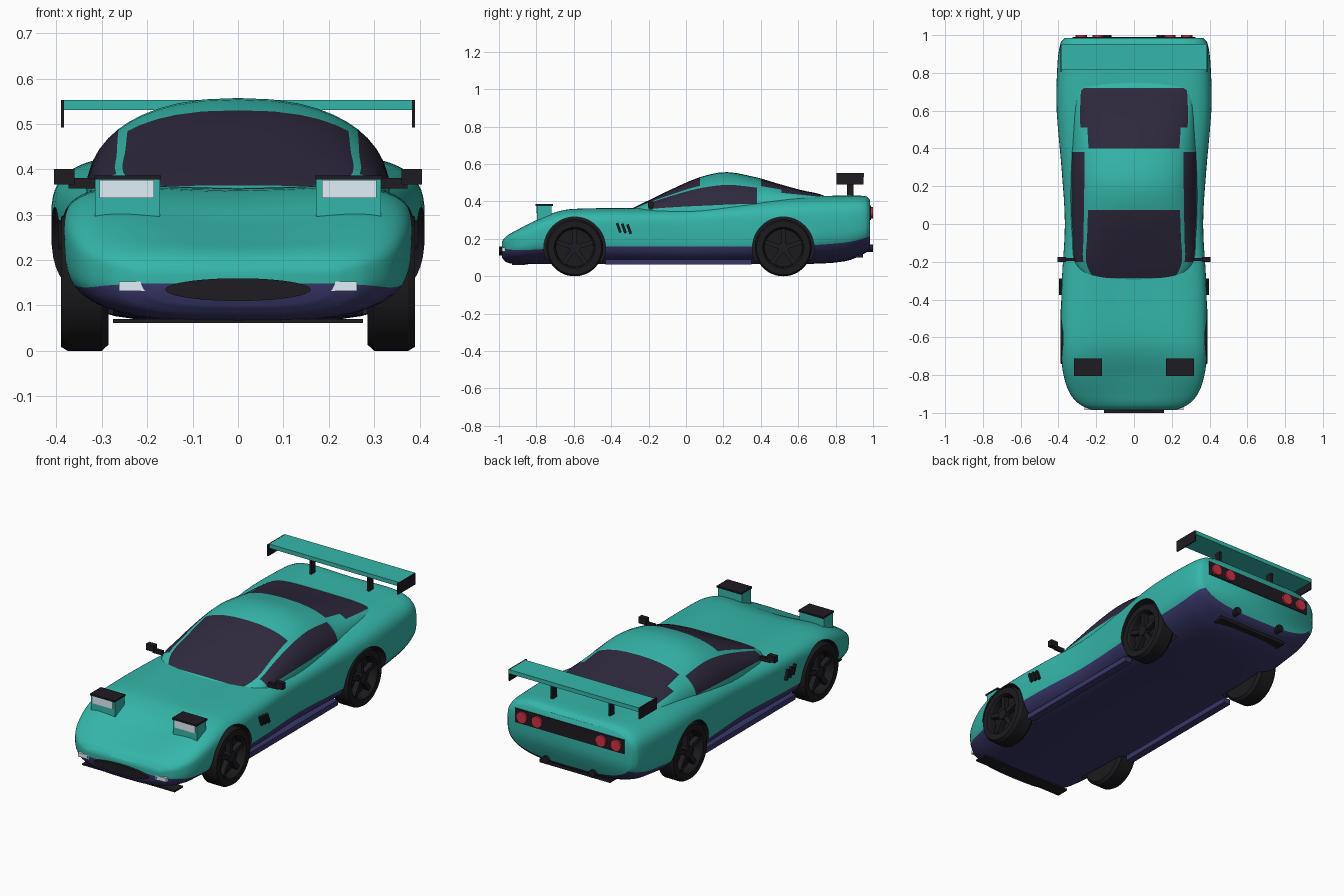
import bpy, bmesh
from math import sin, cos, asin, pi, radians

if "Cube" in bpy.data.objects:
    bpy.data.objects.remove(bpy.data.objects["Cube"])


def material(name, rgb):
    m = bpy.data.materials.new(name)
    m.diffuse_color = (*rgb, 1)
    m.use_nodes = True
    m.node_tree.nodes["Principled BSDF"].inputs["Base Color"].default_value = m.diffuse_color
    return m


TEAL = material("teal_paint", (0.035, 0.47, 0.40))
NAVY = material("navy_paint", (0.04, 0.038, 0.14))
BLACK = material("black_trim", (0.013, 0.011, 0.016))
RUBBER = material("rubber", (0.011, 0.010, 0.012))
GLASS = material("dark_glass", (0.028, 0.022, 0.047))
LENS = material("lens", (0.75, 0.87, 0.95))
RED = material("tail_red", (0.65, 0.03, 0.06))


def smooth(o, angle=40):
    bpy.ops.object.select_all(action='DESELECT')
    o.select_set(True)
    bpy.context.view_layer.objects.active = o
    bpy.ops.object.shade_smooth_by_angle(angle=radians(angle))


def to_object(bm, name, mats):
    bmesh.ops.recalc_face_normals(bm, faces=bm.faces[:])
    me = bpy.data.meshes.new(name)
    bm.to_mesh(me)
    bm.free()
    for m in mats:
        me.materials.append(m)
    o = bpy.data.objects.new(name, me)
    bpy.context.collection.objects.link(o)
    return o


def box(name, x, y, z, mat, rx=0.0):
    """Box from (min, max) ranges, turned about x through its centre."""
    c = [(r[0] + r[1]) / 2 for r in (x, y, z)]
    bpy.ops.mesh.primitive_cube_add(size=1, location=c, rotation=(rx, 0, 0))
    o = bpy.context.object
    o.name = name
    o.scale = [abs(r[1] - r[0]) for r in (x, y, z)]
    o.data.materials.append(mat)
    return o


def cylinder(name, centre, radius, depth, axis, mat, sides=32):
    rot = (0, pi / 2, 0) if axis == 'x' else (pi / 2, 0, 0)
    bpy.ops.mesh.primitive_cylinder_add(vertices=sides, radius=radius, depth=depth,
                                        location=centre, rotation=rot)
    o = bpy.context.object
    o.name = name
    o.data.materials.append(mat)
    smooth(o)
    return o


def curve(keys, col, y):
    """Smooth interpolation through one column of a station table."""
    def slope(i):
        a, b = keys[max(i - 1, 0)], keys[min(i + 1, len(keys) - 1)]
        return (b[col] - a[col]) / (b[0] - a[0])
    i = max(k for k in range(len(keys) - 1) if keys[k][0] <= y + 1e-9)
    a, b = keys[i], keys[i + 1]
    h = b[0] - a[0]
    t = (y - a[0]) / h
    return ((2*t**3 - 3*t*t + 1) * a[col] + (t**3 - 2*t*t + t) * h * slope(i)
            + (3*t*t - 2*t**3) * b[col] + (t**3 - t*t) * h * slope(i + 1))


def stations(keys, n):
    ys = []
    for a, b in zip(keys, keys[1:]):
        ys += [a[0] + (b[0] - a[0]) * k / n for k in range(n)]
    return ys + [keys[-1][0]]


def loft(name, ys, half, mats, pick):
    """Skin mirrored half sections; pick(y, segment) gives the material index."""
    bm = bmesh.new()
    rings = []
    for y in ys:
        h = half(y)
        pts = h + [(-x, z) for x, z in h[-2:0:-1]]
        rings.append([bm.verts.new((x, y, z)) for x, z in pts])
    m, n = len(rings[0]), len(h) - 1
    for k in range(len(ys) - 1):
        for j in range(m):
            q = (j + 1) % m
            f = bm.faces.new((rings[k][j], rings[k][q], rings[k+1][q], rings[k+1][j]))
            f.material_index = pick((ys[k] + ys[k+1]) / 2, j if j < n else 2*n - 1 - j)
    for r, y in ((rings[0], ys[0]), (rings[-1], ys[-1])):
        for i in range(n):
            vs = list(dict.fromkeys((r[i], r[i+1], r[(m-i-1) % m], r[(m-i) % m])))
            bm.faces.new(vs).material_index = pick(y, i)
    return to_object(bm, name, mats)


# Body shell: y, half width, top, bottom, widest height, paint line, hood dip
BODY = [(-.985, .215, .18, .10, .165, .148, .01), (-.96, .28, .212, .075, .175, .145, .015),
        (-.9, .338, .253, .065, .19, .14, .028), (-.8, .373, .31, .065, .22, .143, .035),
        (-.7, .385, .352, .065, .24, .15, .03), (-.6, .388, .368, .065, .25, .155, .022),
        (-.3, .382, .370, .065, .26, .16, .018), (0, .366, .375, .065, .26, .16, .018),
        (.3, .384, .403, .065, .27, .158, .018), (.6, .41, .432, .065, .28, .163, .018),
        (.85, .405, .438, .08, .285, .18, .018), (.96, .388, .435, .125, .29, .205, .018),
        (.985, .365, .415, .15, .29, .215, .018)]


def body_half(y):
    w, zt, zb, zc, zs, hollow = (curve(BODY, c, y) for c in range(1, 7))
    nb = 3 + 1.5 * max(0, 1 - (y / .75) ** 2)      # sills squarer amidships
    line = asin(((zc - zs) / (zc - zb)) ** (nb / 2))
    down = [pi/2 + (line - pi/2) * k / 8 for k in range(8)] + [line * (1 - k/4) for k in range(4)]
    pts = [(w * abs(cos(a)) ** (2/nb), zc - (zc - zb) * sin(a) ** (2/nb)) for a in down]
    for k in range(19):
        a = pi/2 * k / 18
        u = abs(cos(a)) ** (2/3.5)
        dip = hollow * (1 - u*u) ** 2 * min(1, (zt - zc) / .09)
        pts.append((w * u, zc + (zt + .007 - zc) * sin(a) ** (2/3.5) - dip * sin(a)))
    return pts


body = loft("body_shell", stations(BODY, 4), body_half, [TEAL, NAVY, BLACK],
            lambda y, i: 1 if i < 8 and y < .984 else 0)

# Wheel arches cut from the body
AXLES = {"front": -.595, "rear": .52}
for y in AXLES.values():
    for s in (1, -1):
        cut = cylinder("arch_cutter", (s * .39, y, .152), .165, .23, 'x', TEAL, 48)
        cut.data.materials.append(NAVY)
        cut.data.materials.append(BLACK)
        for p in cut.data.polygons:
            p.material_index = 2
        mod = body.modifiers.new("arch", 'BOOLEAN')
        mod.operation, mod.solver, mod.object = 'DIFFERENCE', 'EXACT', cut
        bpy.context.view_layer.objects.active = body
        bpy.ops.object.modifier_apply(modifier=mod.name)
        bpy.data.objects.remove(cut)
smooth(body, 50)

# Cabin: y, half width, roof, base, section squareness
CABIN = [(-.31, .22, .350, .32, 4.5), (-.285, .255, .364, .32, 4.5), (-.2, .315, .406, .33, 3.5),
         (-.08, .327, .464, .33, 2.8), (.075, .335, .53, .33, 2.4), (.22, .336, .557, .335, 2.3),
         (.38, .332, .528, .345, 2.4), (.40, .331, .523, .346, 2.4), (.51, .325, .49, .36, 2.8),
         (.62, .318, .46, .375, 3.4), (.72, .305, .438, .38, 4), (.78, .28, .41, .38, 4)]
ANGLES = [0, 5, 10, 18, 26, 34, 41, 47, 54, 62, 70, 80, 90]


def cabin_half(y):
    w, zt, zb, n = (curve(CABIN, c, y) for c in range(1, 5))
    return [(0, zb)] + [(w * abs(cos(radians(a))) ** (2/n), zb + (zt - zb) * sin(radians(a)) ** (2/n))
                        for a in ANGLES]


def cabin_paint(y, i):
    screen = i >= 8 and (-.285 < y < .075 or .40 < y < .72)
    side = 3 <= i <= 6 and -.2 < y < .38
    rear_corner = i >= 6 and .51 < y < .72
    return int(screen or side or rear_corner)


smooth(loft("cabin", stations(CABIN, 3), cabin_half, [TEAL, GLASS], cabin_paint))

# Wheels: turned tyre and rim, five spokes, hub
TYRE = [(0, .285), (.138, .285), (.152, .30), (.152, .375), (.143, .39), (.11, .39),
        (.102, .378), (.10, .345), (0, .345)]
for end, y in AXLES.items():
    for s in (1, -1):
        bm = bmesh.new()
        vs = [bm.verts.new((s * x, y, .152 + r)) for r, x in TYRE]
        es = [bm.edges.new(e) for e in zip(vs, vs[1:])]
        bmesh.ops.spin(bm, geom=vs + es, cent=(0, y, .152), axis=(1, 0, 0), angle=2*pi, steps=48)
        bmesh.ops.remove_doubles(bm, verts=bm.verts[:], dist=1e-4)
        smooth(to_object(bm, end + "_wheel", [RUBBER]), 30)
        for k in range(5):
            a = pi/2 + k * 2*pi/5
            cy, cz = y + .06 * cos(a), .152 + .06 * sin(a)
            box(end + "_spoke", (s*.35, s*.378), (cy - .043, cy + .043), (cz - .012, cz + .012), BLACK, a)
        cylinder(end + "_hub", (s * .365, y, .152), .028, .036, 'x', BLACK, 24)

# Parts repeated on both sides
for s in (1, -1):
    box("side_skirt", (s*.31, s*.35), (-.43, .35), (.062, .09), NAVY)
    # Pop-up headlights
    box("headlight_housing", (s*.172, s*.315), (-.797, -.72), (.26, .38), TEAL)
    box("headlight_lid", (s*.17, s*.317), (-.805, -.712), (.377, .386), BLACK)
    box("headlight_lens", (s*.185, s*.305), (-.802, -.78), (.337, .376), LENS)
    box("fog_light", (s*.2, s*.262), (-.985, -.92), (.132, .153), LENS)
    # Door mirrors
    box("mirror_arm", (s*.315, s*.373), (-.195, -.18), (.358, .381), BLACK)
    box("mirror", (s*.36, s*.405), (-.202, -.175), (.367, .401), BLACK)
    # Slanted fender vents
    for k in range(3):
        vy, vz = -.36 + k * .028, .26 - k * .004
        box("fender_vent", (s*.36, s*.396), (vy - .007, vy + .007), (vz - .027, vz + .027), BLACK, radians(20))
    # Wing supports and end plates
    box("wing_strut", (s*.165, s*.178), (.86, .895), (.41, .535), BLACK)
    box("wing_end_plate", (s*.383, s*.39), (.805, .95), (.492, .553), BLACK)
    # Round tail lights and exhausts
    for x in (.19, .28):
        cylinder("tail_light", (s*x, .985, .34), .03, .03, 'y', RED)
    cylinder("exhaust", (s*.14, .955, .15), .02, .09, 'y', BLACK, 20)

# Rear wing, tail panel and diffuser
box("rear_wing", (-.385, .385), (.815, .952), (.531, .553), TEAL)
box("tail_panel", (-.325, .325), (.97, .99), (.302, .378), BLACK)
box("diffuser", (-.21, .21), (.85, .945), (.1, .118), BLACK)

# Front intake and splitter
intake = cylinder("front_intake", (0, -.975, .135), 1, .05, 'y', BLACK, 48)
intake.scale = (.16, .025, 1)
box("front_splitter", (-.275, .275), (-.93, -.86), (.061, .07), BLACK)
